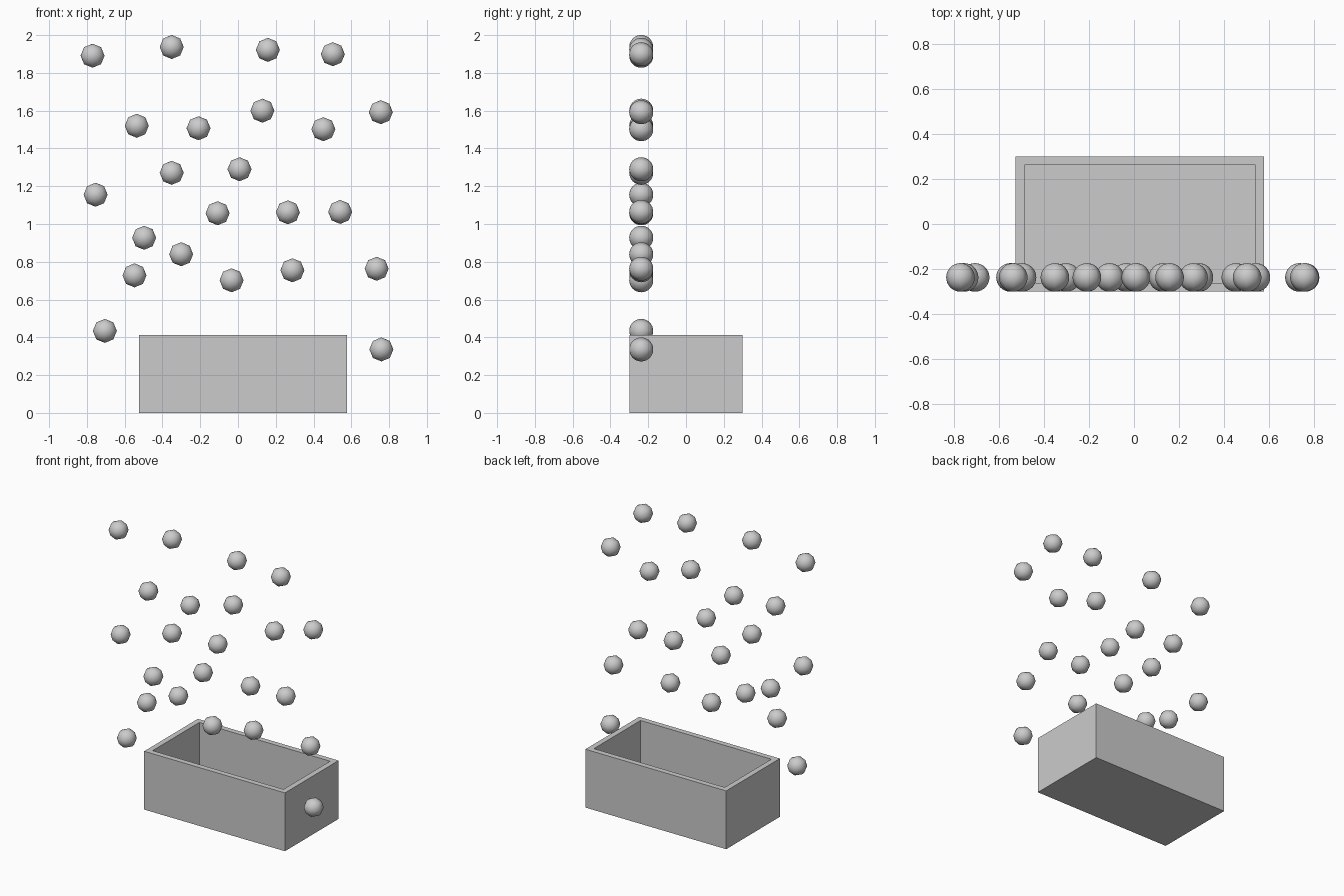
import bpy, bmesh, math
from mathutils import Matrix

if "Cube" in bpy.data.objects:
    bpy.data.objects.remove(bpy.data.objects["Cube"])

# Open-topped box: solid block, top face inset to a rim and pushed down
X0, X1, HALF_Y, HEIGHT, WALL = -0.525, 0.578, 0.30, 0.413, 0.055
bm = bmesh.new()
bmesh.ops.create_cube(bm, size=1, matrix=Matrix.Translation(((X0 + X1) / 2, 0, HEIGHT / 2))
                      @ Matrix.Diagonal((X1 - X0, 2 * HALF_Y, HEIGHT, 1)))
bm.normal_update()
top = max(bm.faces, key=lambda f: f.calc_center_median().z)
bmesh.ops.inset_region(bm, faces=[top], thickness=WALL)
inner = bmesh.ops.extrude_discrete_faces(bm, faces=[top])["faces"][0]
for v in inner.verts:
    v.co.z = WALL
bmesh.ops.recalc_face_normals(bm, faces=bm.faces)
mesh = bpy.data.meshes.new("open_box")
bm.to_mesh(mesh)
bm.free()
bpy.context.collection.objects.link(bpy.data.objects.new("open_box", mesh))

# Shared ball mesh: eight segments around an axis pointing front to back
RADIUS, BALL_Y = 0.0635, -0.237
bm = bmesh.new()
bmesh.ops.create_uvsphere(bm, u_segments=8, v_segments=16, radius=RADIUS,
                          matrix=Matrix.Rotation(math.radians(90), 4, 'X'))
for f in bm.faces:
    f.smooth = True
ball_mesh = bpy.data.meshes.new("ball")
bm.to_mesh(ball_mesh)
bm.free()

# Balls scattered in one vertical plane (x, z)
spots = [
    (-0.77, 1.891), (-0.351, 1.937), (0.158, 1.922), (0.502, 1.899),
    (-0.536, 1.52), (-0.209, 1.507), (0.129, 1.60), (0.452, 1.502), (0.756, 1.592),
    (-0.351, 1.271), (0.008, 1.29), (-0.754, 1.155),
    (-0.108, 1.057), (0.264, 1.062), (0.541, 1.064),
    (-0.497, 0.927), (-0.301, 0.84), (-0.548, 0.728),
    (-0.034, 0.702), (0.288, 0.755), (0.734, 0.763),
    (-0.705, 0.434), (0.759, 0.336),
]
for i, (x, z) in enumerate(spots):
    ball = bpy.data.objects.new(f"ball_{i + 1}", ball_mesh)
    ball.location = (x, BALL_Y, z)
    bpy.context.collection.objects.link(ball)
